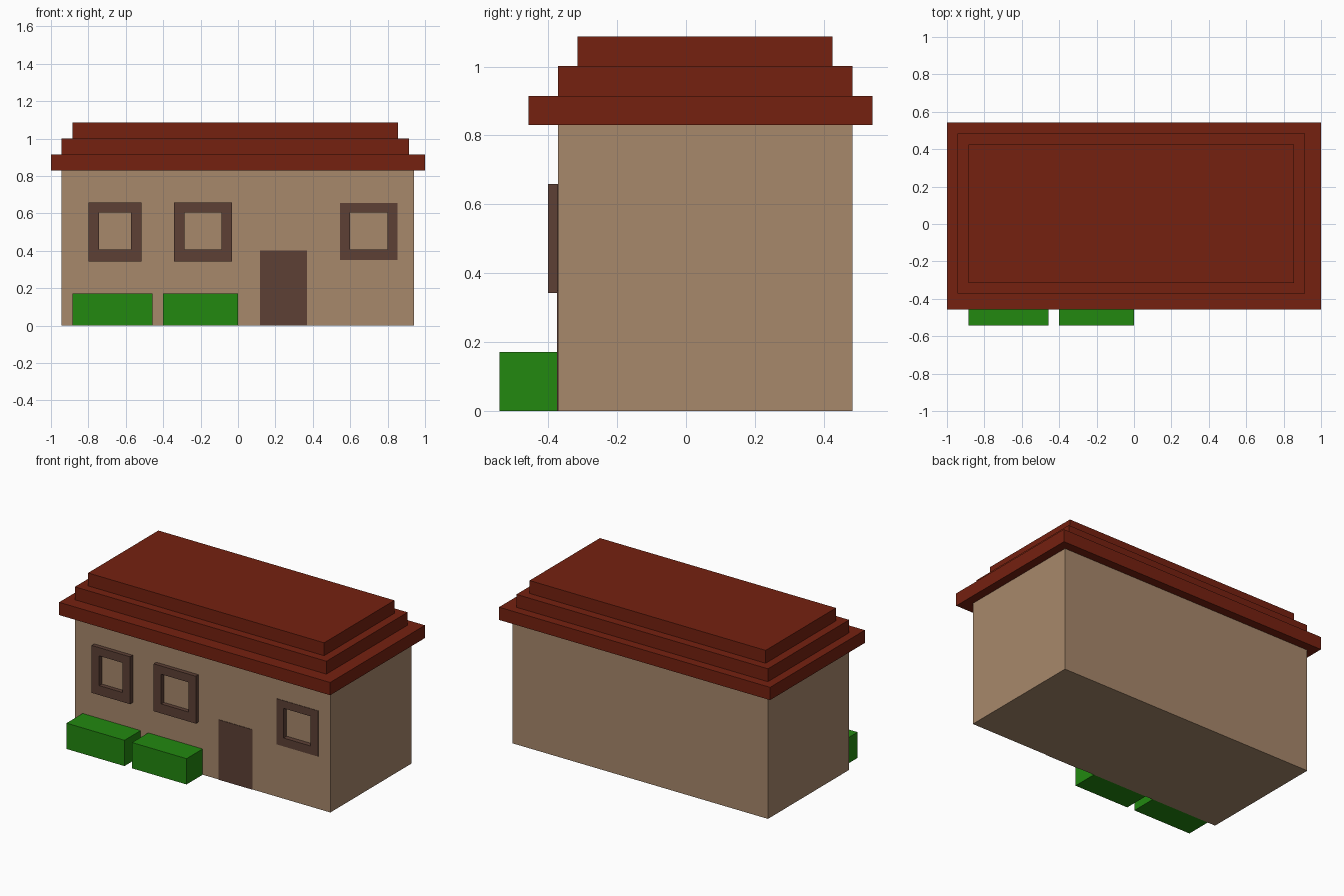
import bpy

if "Cube" in bpy.data.objects:
    bpy.data.objects.remove(bpy.data.objects["Cube"])


def material(name, rgb):
    m = bpy.data.materials.new(name)
    m.diffuse_color = (*rgb, 1)
    m.use_nodes = True
    m.node_tree.nodes["Principled BSDF"].inputs["Base Color"].default_value = m.diffuse_color
    return m


TAN = material("wall tan", (0.386, 0.246, 0.147))
RED = material("roof red brown", (0.178, 0.015, 0.005))
BROWN = material("trim brown", (0.109, 0.051, 0.036))
GREEN = material("hedge green", (0.016, 0.246, 0.005))

FRONT = -0.372  # y of the front wall
BACK = 0.483


def mesh_object(name, verts, faces, mat):
    me = bpy.data.meshes.new(name)
    me.from_pydata(verts, [], faces)
    me.materials.append(mat)
    ob = bpy.data.objects.new(name, me)
    bpy.context.collection.objects.link(ob)
    return ob


def box(name, x, y, z, mat):
    verts = [(a, b, c) for a in x for b in y for c in z]
    faces = [(0, 1, 3, 2), (4, 6, 7, 5), (0, 4, 5, 1),
             (2, 3, 7, 6), (0, 2, 6, 4), (1, 5, 7, 3)]
    return mesh_object(name, verts, faces, mat)


def frame(name, x, hole_x, y, mat, z=(0.343, 0.659), hole_z=(0.406, 0.604)):
    """Rectangular ring extruded along y."""
    def loop(xs, zs, yy):
        return [(xs[0], yy, zs[0]), (xs[1], yy, zs[0]),
                (xs[1], yy, zs[1]), (xs[0], yy, zs[1])]
    verts = (loop(x, z, y[0]) + loop(hole_x, hole_z, y[0])
             + loop(x, z, y[1]) + loop(hole_x, hole_z, y[1]))
    faces = []
    for i in range(4):
        j = (i + 1) % 4
        faces += [(i, j, 4 + j, 4 + i), (8 + j, 8 + i, 12 + i, 12 + j),
                  (j, i, 8 + i, 8 + j), (4 + i, 4 + j, 12 + j, 12 + i)]
    return mesh_object(name, verts, faces, mat)


# Walls, with a shallow recess behind the right window
walls = box("walls", (-0.943, 0.942), (FRONT, BACK), (0, 0.83), TAN)
cutter = box("window_cutter", (0.58, 0.82), (FRONT - 0.1, FRONT + 0.03), (0.385, 0.625), TAN)
cutter.hide_render = True
cutter.hide_viewport = True
cut = walls.modifiers.new("recess", "BOOLEAN")
cut.operation = "DIFFERENCE"
cut.solver = "EXACT"
cut.object = cutter

# Three stepped roof slabs
box("roof_eaves", (-1, 1), (-0.457, 0.542), (0.83, 0.915), RED)
box("roof_middle", (-0.943, 0.913), (FRONT, BACK), (0.915, 1.001), RED)
box("roof_top", (-0.886, 0.856), (-0.315, 0.426), (1.001, 1.087), RED)

# Window frames: two raised on the left, one sunk into the wall on the right
frame("window_left", (-0.80, -0.516), (-0.744, -0.572), (FRONT - 0.028, FRONT), BROWN)
frame("window_middle", (-0.342, -0.031), (-0.287, -0.087), (FRONT - 0.028, FRONT), BROWN)
frame("window_right", (0.545, 0.854), (0.599, 0.799), (FRONT - 0.003, FRONT + 0.03), BROWN,
      z=(0.35, 0.655))

# Thin door plate
box("door", (0.118, 0.368), (FRONT - 0.003, FRONT), (0, 0.4), BROWN)

# Hedges along the front wall
box("hedge_left", (-0.886, -0.458), (-0.542, FRONT), (0, 0.172), GREEN)
box("hedge_right", (-0.402, 0.0), (-0.542, FRONT), (0, 0.172), GREEN)
